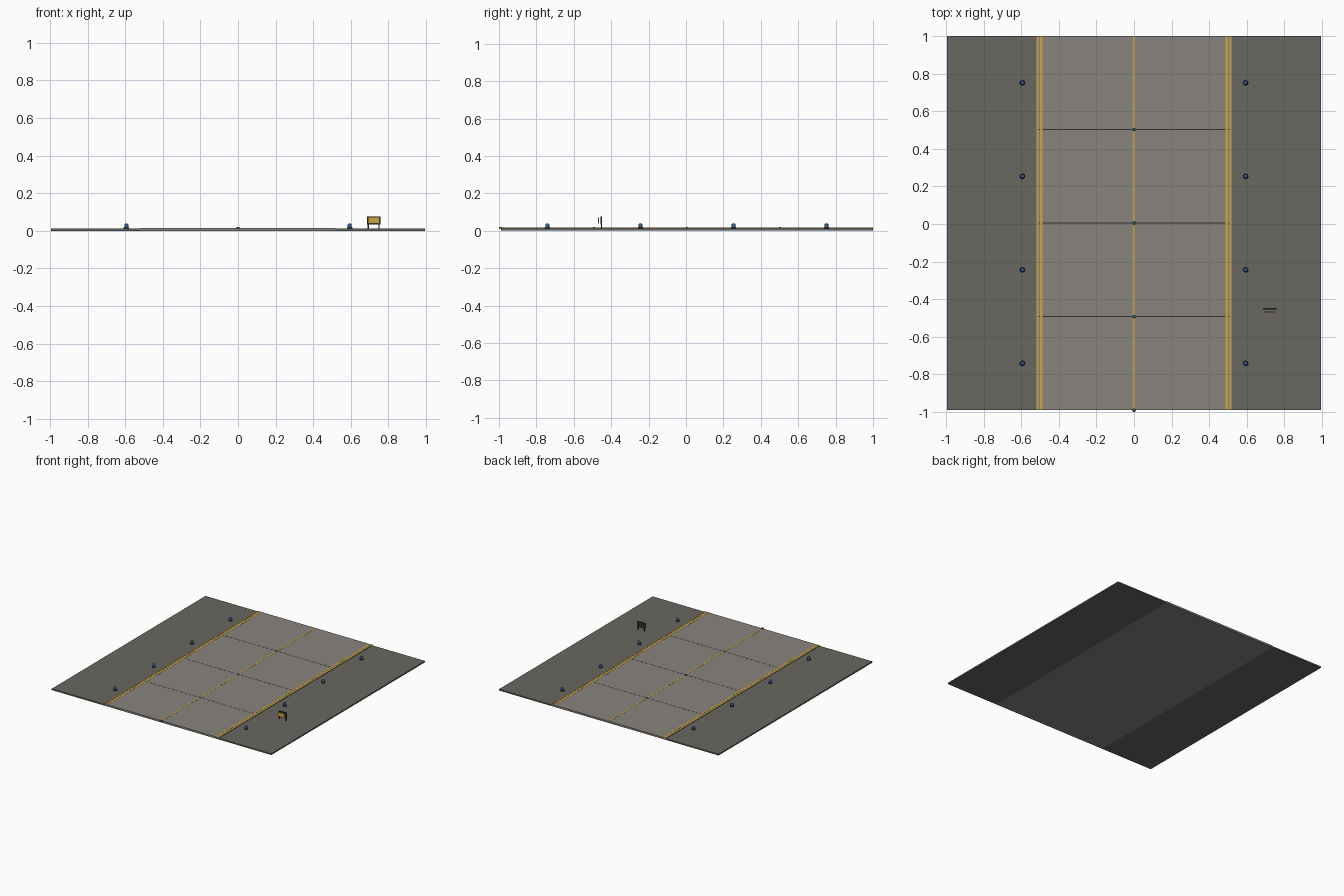
import bpy, math

if "Cube" in bpy.data.objects:
    bpy.data.objects.remove(bpy.data.objects["Cube"])

CY = 0.005          # slab centre in y (a centre light overhangs the front edge)
HALF = 0.995        # half size of the tile
PAVE = 0.52         # half width of the pavement
Z_SH, Z_PV = 0.011, 0.015


def mat(name, rgb):
    m = bpy.data.materials.new(name)
    m.diffuse_color = (*rgb, 1)
    m.use_nodes = True
    m.node_tree.nodes["Principled BSDF"].inputs["Base Color"].default_value = m.diffuse_color
    return m


CONCRETE = mat("concrete", (0.25, 0.235, 0.215))
ASPHALT = mat("asphalt", (0.14, 0.135, 0.115))
YELLOW = mat("yellow", (0.62, 0.38, 0.05))
DARK = mat("dark", (0.03, 0.03, 0.035))
BLUE = mat("blue", (0.03, 0.12, 0.30))
GREEN = mat("green", (0.05, 0.40, 0.12))


def box(name, x0, x1, y0, y1, z0, z1, m):
    bpy.ops.mesh.primitive_cube_add(size=1, location=((x0 + x1) / 2, (y0 + y1) / 2, (z0 + z1) / 2))
    o = bpy.context.object
    o.name = name
    o.scale = (x1 - x0, y1 - y0, z1 - z0)
    bpy.ops.object.transform_apply(location=False, rotation=False, scale=True)
    o.data.materials.append(m)
    return o


def lathe(name, x, y, profile, m, n=12):
    """Turned part from (radius, z) points; a zero radius closes the end."""
    verts, faces, rings = [], [], []
    for r, z in profile:
        k = n if r > 0 else 1
        rings.append(range(len(verts), len(verts) + k))
        verts += [(r * math.cos(2 * math.pi * i / n), r * math.sin(2 * math.pi * i / n), z) for i in range(k)]
    for a, b in zip(rings, rings[1:]):
        for i in range(n):
            j = (i + 1) % n
            quad = [a[i % len(a)], a[j % len(a)], b[j % len(b)], b[i % len(b)]]
            faces.append(list(dict.fromkeys(quad)))
    me = bpy.data.meshes.new(name)
    me.from_pydata(verts, [], faces)
    me.materials.append(m)
    o = bpy.data.objects.new(name, me)
    o.location = (x, y, 0)
    bpy.context.collection.objects.link(o)
    return o


Y0, Y1 = CY - HALF, CY + HALF

# Pavement and shoulders
box("pavement", -PAVE, PAVE, Y0, Y1, 0, Z_PV, CONCRETE)
for s, side in ((-1, "left"), (1, "right")):
    xa, xb = sorted((s * PAVE, s * HALF))
    box(f"{side}_shoulder", xa, xb, Y0, Y1, 0, Z_SH, ASPHALT)
    # Double edge stripes
    for c, tag in ((0.513, "outer"), (0.494, "inner")):
        box(f"{side}_{tag}_edge_line", s * c - 0.006, s * c + 0.006, Y0, Y1, Z_PV - 0.001, Z_PV + 0.001, YELLOW)

# Centre line and slab joints
box("centre_line", -0.005, 0.005, Y0, Y1, Z_PV - 0.001, Z_PV + 0.001, YELLOW)
for k in (-1, 0, 1):
    y = CY + k * HALF / 2
    box("slab_joint", -PAVE, PAVE, y - 0.002, y + 0.002, Z_PV - 0.001, Z_PV + 0.0005, DARK)

# Flush centre lights
for k in (-2, -1, 0, 1):
    y = CY + k * HALF / 2
    lathe("centre_light_housing", 0, y, [(0, 0.012), (0.01, 0.012), (0.01, 0.017), (0.008, 0.018), (0, 0.018)], DARK)
    lathe("centre_light_lens", 0, y, [(0, 0.017), (0.006, 0.017), (0.006, 0.019), (0.004, 0.0205), (0, 0.021)], GREEN)

# Raised edge lights
dome = [(0, 0.018), (0.011, 0.018), (0.011, 0.031)]
dome += [(0.011 * math.cos(a), 0.031 + 0.009 * math.sin(a)) for a in (math.pi / 6, math.pi / 3)] + [(0, 0.040)]
for x in (-0.594, 0.594):
    for k in (-1.5, -0.5, 0.5, 1.5):
        y = CY + k * HALF / 2
        lathe("edge_light_base", x, y, [(0, 0.009), (0.014, 0.009), (0.014, 0.016), (0.012, 0.02), (0, 0.02)], DARK)
        lathe("edge_light_globe", x, y, dome, BLUE)

# Guidance sign: backboard on two legs with a face plate held in front
SX = 0.722
box("sign_board", SX - 0.037, SX + 0.037, -0.456, -0.448, 0.033, 0.077, DARK)
box("sign_face", SX - 0.030, SX + 0.030, -0.470, -0.466, 0.038, 0.072, YELLOW)
for s in (-1, 1):
    c = SX + s * 0.029
    box("sign_leg", c - 0.003, c + 0.003, -0.455, -0.449, Z_SH - 0.001, 0.035, DARK)
